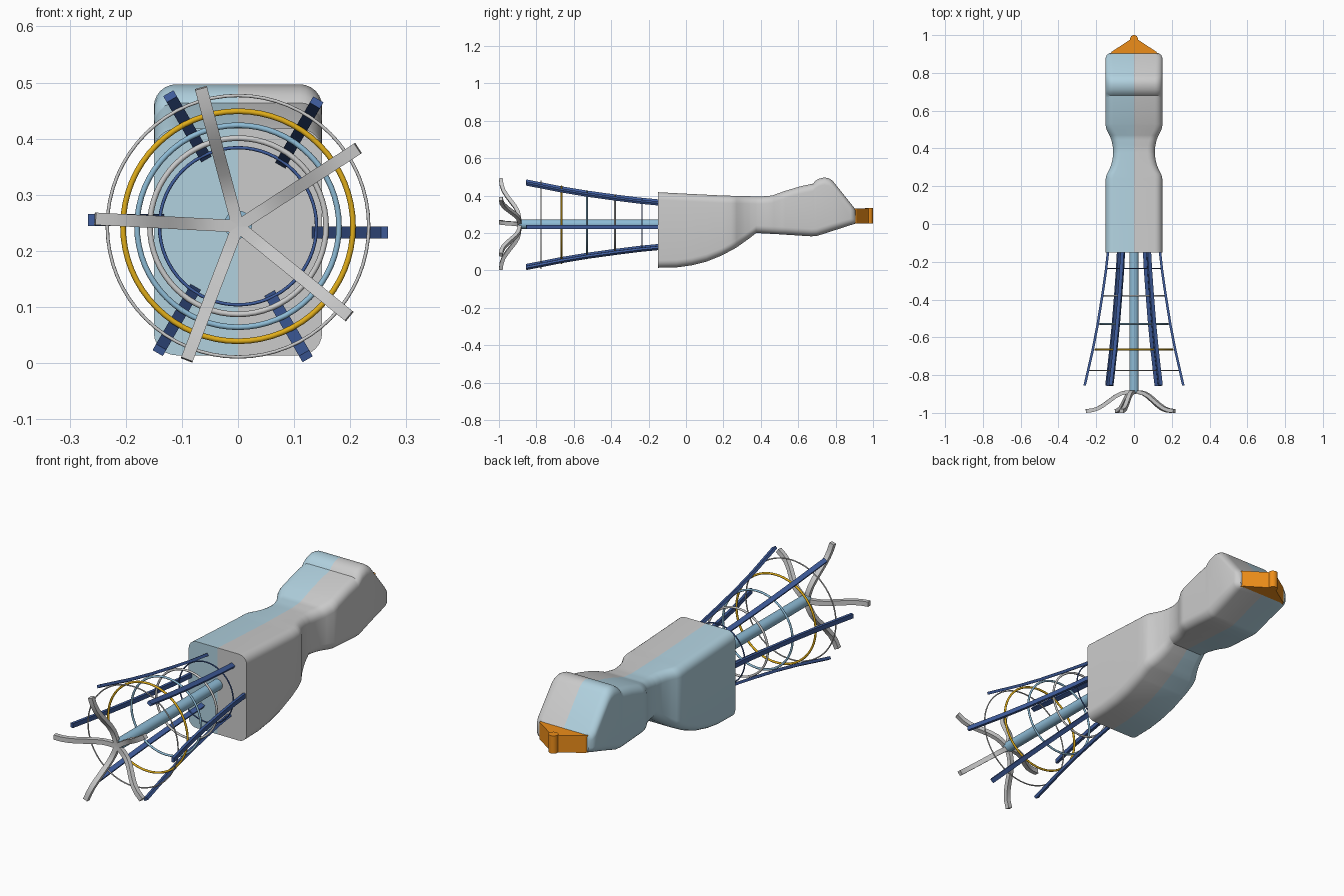
import bpy, bmesh
from math import sin, cos, pi, radians
from mathutils import Vector

if "Cube" in bpy.data.objects:
    bpy.data.objects.remove(bpy.data.objects["Cube"])

CZ = 0.244  # height of the tail axis


def mat(name, r, g, b):
    m = bpy.data.materials.new(name)
    m.diffuse_color = (r, g, b, 1)
    m.use_nodes = True
    m.node_tree.nodes["Principled BSDF"].inputs["Base Color"].default_value = m.diffuse_color
    return m


PALE = mat("pale_blue", 0.44, 0.64, 0.74)
SKY = mat("sky_blue", 0.27, 0.50, 0.67)
NAVY = mat("navy", 0.05, 0.11, 0.34)
GOLD = mat("gold", 0.75, 0.42, 0.01)
ORANGE = mat("orange", 0.85, 0.27, 0.01)


def finish(name, bm, material=None, angle=35):
    bmesh.ops.recalc_face_normals(bm, faces=bm.faces)
    me = bpy.data.meshes.new(name)
    bm.to_mesh(me)
    bm.free()
    for p in me.polygons:
        p.use_smooth = True
    me.set_sharp_from_angle(angle=radians(angle))
    ob = bpy.data.objects.new(name, me)
    bpy.context.collection.objects.link(ob)
    if material:
        me.materials.append(material)
    return ob


def loft(bm, sections, closed=True):
    rows = [[bm.verts.new(p) for p in s] for s in sections]
    n = len(rows[0])
    for a, b in zip(rows, rows[1:]):
        for i in range(n if closed else n - 1):
            j = (i + 1) % n
            bm.faces.new((a[i], a[j], b[j], b[i]))
    bm.faces.new(rows[0])
    bm.faces.new(rows[-1])


def lerp(table, y):
    for (y0, v0), (y1, v1) in zip(table, table[1:]):
        if y <= y1:
            return v0 + (v1 - v0) * (y - y0) / (y1 - y0)
    return table[-1][1]


# Body: side outline (top, bottom) and half width along y
TOP = [(-.15, .418), (0, .41), (.2, .40), (.4, .395), (.46, .40), (.53, .425),
       (.61, .449), (.68, .464), (.69, .477), (.71, .49), (.74, .497),
       (.765, .492), (.785, .478), (.905, .328)]
BOTTOM = [(-.15, .014), (-.05, .016), (.03, .027), (.11, .047), (.19, .079),
          (.27, .122), (.34, .172), (.375, .2), (.5, .193), (.67, .182),
          (.7, .184), (.905, .25)]
WIDTH = [(-.15, .15), (.24, .15), (.26, .146), (.29, .13), (.315, .12),
         (.345, .113), (.38, .11), (.415, .113), (.445, .12), (.47, .13),
         (.5, .146), (.52, .15), (.88, .15), (.895, .144), (.905, .13)]
stations = sorted({y for t in (TOP, BOTTOM, WIDTH) for y, _ in t})


def half_section(y, side):
    t, b, w = lerp(TOP, y), lerp(BOTTOM, y), lerp(WIDTH, y)
    r = min(.04, (t - b) * .3)
    pts = [(0, t)]
    for cz, a0 in ((t - r, 90), (b + r, 0)):
        for k in range(7):
            a = radians(a0 - 15 * k)
            pts.append((w - r + r * cos(a), cz + r * sin(a)))
    pts.append((0, b))
    return [(side * x, y, z) for x, z in pts]


for name, side, m in (("body_right_half", 1, None), ("body_left_half", -1, PALE)):
    bm = bmesh.new()
    loft(bm, [half_section(y, side) for y in stations], closed=False)
    finish(name, bm, m)


def cylinder(name, p0, p1, r, material, n=32):
    p0, p1 = Vector(p0), Vector(p1)
    bm = bmesh.new()
    bmesh.ops.create_cone(bm, cap_ends=True, segments=n, radius1=r, radius2=r,
                          depth=(p1 - p0).length)
    q = (p1 - p0).to_track_quat('Z', 'Y')
    bmesh.ops.rotate(bm, verts=bm.verts, matrix=q.to_matrix())
    bmesh.ops.translate(bm, verts=bm.verts, vec=(p0 + p1) / 2)
    return finish(name, bm, material)


# Beak: wedge with a round upright pin at its tip
outline = [(-.125, .9), (.125, .9), (.118, .912), (.018, .978),
           (-.018, .978), (-.118, .912)]
bm = bmesh.new()
loft(bm, [[(x, y, z) for x, y in outline] for z in (.25, .33)])
finish("beak_wedge", bm, ORANGE, 20)
cylinder("beak_pin", (0, .979, .25), (0, .979, .333), .021, ORANGE)

# Tail shaft
cylinder("tail_shaft", (0, -.15, .247), (0, -.892, .247), .025, SKY)


def bar(name, path, angle, width, thick, shift, material):
    """Rectangular strip following (radius, y) points in a plane about the tail axis."""
    rad = Vector((cos(angle), 0, sin(angle)))
    tan = Vector((sin(angle), 0, -cos(angle)))
    pts = [Vector(p) for p in path]
    secs = []
    for i, p in enumerate(pts):
        d = (pts[min(i + 1, len(pts) - 1)] - pts[max(i - 1, 0)]).normalized()
        sec = []
        for u, v in ((-1, -1), (1, -1), (1, 1), (-1, 1)):
            q = p + Vector((-d.y, d.x)) * v * thick / 2
            c = rad * q.x + tan * (shift + u * width / 2)
            sec.append((c.x, q.y, CZ + c.z))
        secs.append(sec)
    bm = bmesh.new()
    loft(bm, secs)
    finish(name, bm, material)


# Six flaring rails
RAIL = [(.138, -.15), (.149, -.25), (.168, -.38), (.192, -.53), (.218, -.665),
        (.243, -.775), (.261, -.855)]
for k in range(6):
    bar(f"tail_rail_{k + 1}", RAIL, k * pi / 3, .021, .013, .011, NAVY)

# Five curled fingers at the tail end
FINGER = [(0, -.89), (.04, -.891), (.07, -.898), (.1, -.914), (.13, -.936),
          (.16, -.958), (.19, -.976), (.22, -.986), (.255, -.99)]
for k in range(5):
    bar(f"tail_finger_{k + 1}", FINGER, radians(177 + 72 * k), .022, .02, 0, None)


def ring(name, y, outer, tube, material, n=64, m=10):
    bm = bmesh.new()
    rows = []
    for i in range(n):
        a = 2 * pi * i / n
        row = []
        for j in range(m):
            b = 2 * pi * j / m
            r = outer - tube + tube * cos(b)
            row.append(bm.verts.new((r * cos(a), y + tube * sin(b), CZ + r * sin(a))))
        rows.append(row)
    for i in range(n):
        for j in range(m):
            p, q, k = rows[i], rows[(i + 1) % n], (j + 1) % m
            bm.faces.new((p[j], p[k], q[k], q[j]))
    finish(name, bm, material, 60)


# Hoops inside the rails
for i, (y, outer, tube, m) in enumerate((
        (-.235, .143, .003, NAVY), (-.38, .162, .005, None), (-.53, .185, .005, SKY),
        (-.665, .21, .005, GOLD), (-.775, .236, .003, None))):
    ring(f"tail_hoop_{i + 1}", y, outer, tube, m)
